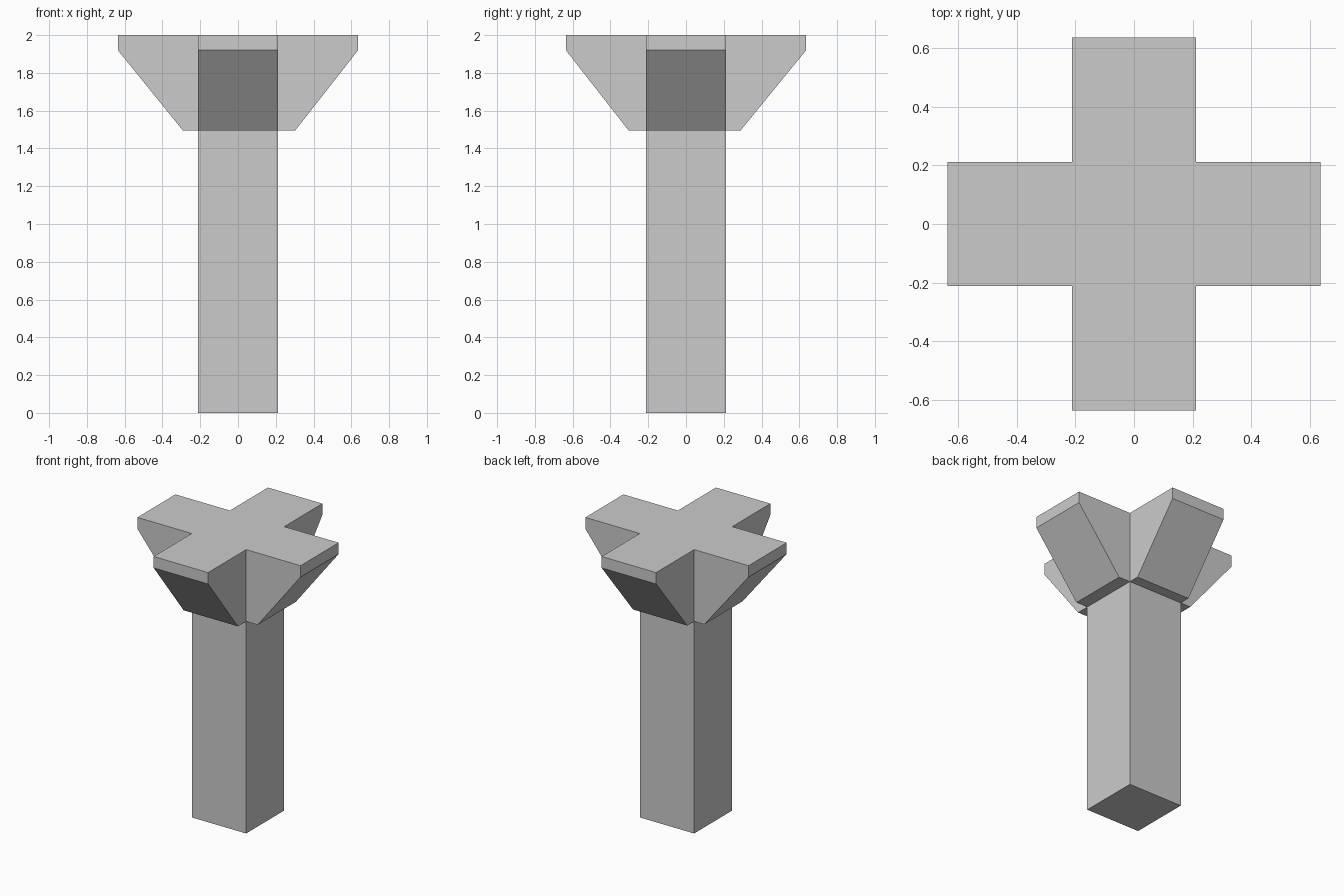
import bpy, bmesh

if "Cube" in bpy.data.objects:
    bpy.data.objects.remove(bpy.data.objects["Cube"])

W = 0.212                       # half width of shaft and arms
TOP = (0.636,) * 4              # arm reach: +x, +y, -x, -y
LOW = (0.302, 0.288, 0.291, 0.303)


def make(name, bm):
    bmesh.ops.recalc_face_normals(bm, faces=bm.faces)
    me = bpy.data.meshes.new(name)
    bm.to_mesh(me)
    bm.free()
    ob = bpy.data.objects.new(name, me)
    bpy.context.collection.objects.link(ob)
    return ob


def loft(bm, a, b):
    for i in range(len(a)):
        j = (i + 1) % len(a)
        bm.faces.new((a[i], a[j], b[j], b[i]))


def cross_ring(bm, reach, z):
    # each quarter: two arm-end corners, then the inner corner
    pts = []
    for k, r in enumerate(reach):
        for x, y in ((r, -W), (r, W), (W, W)):
            for _ in range(k):
                x, y = -y, x
            pts.append(bm.verts.new((x, y, z)))
    return pts


# Cross-shaped capital with sloping arms
bm = bmesh.new()
rings = [cross_ring(bm, LOW, 1.494), cross_ring(bm, TOP, 1.92), cross_ring(bm, TOP, 2.0)]
loft(bm, rings[0], rings[1])
loft(bm, rings[1], rings[2])
bm.faces.new(rings[2])
low = rings[0]
for k in range(4):              # undersides around the shaft
    bm.faces.new((low[3 * k - 1], low[3 * k], low[3 * k + 1], low[3 * k + 2]))
make("capital", bm)

# Square shaft, open where it meets the capital
bm = bmesh.new()
square = [(-W, -W), (W, -W), (W, W), (-W, W)]
base, head = [[bm.verts.new((x, y, z)) for x, y in square] for z in (0, 1.494)]
loft(bm, base, head)
bm.faces.new(base[::-1])
make("shaft", bm)
